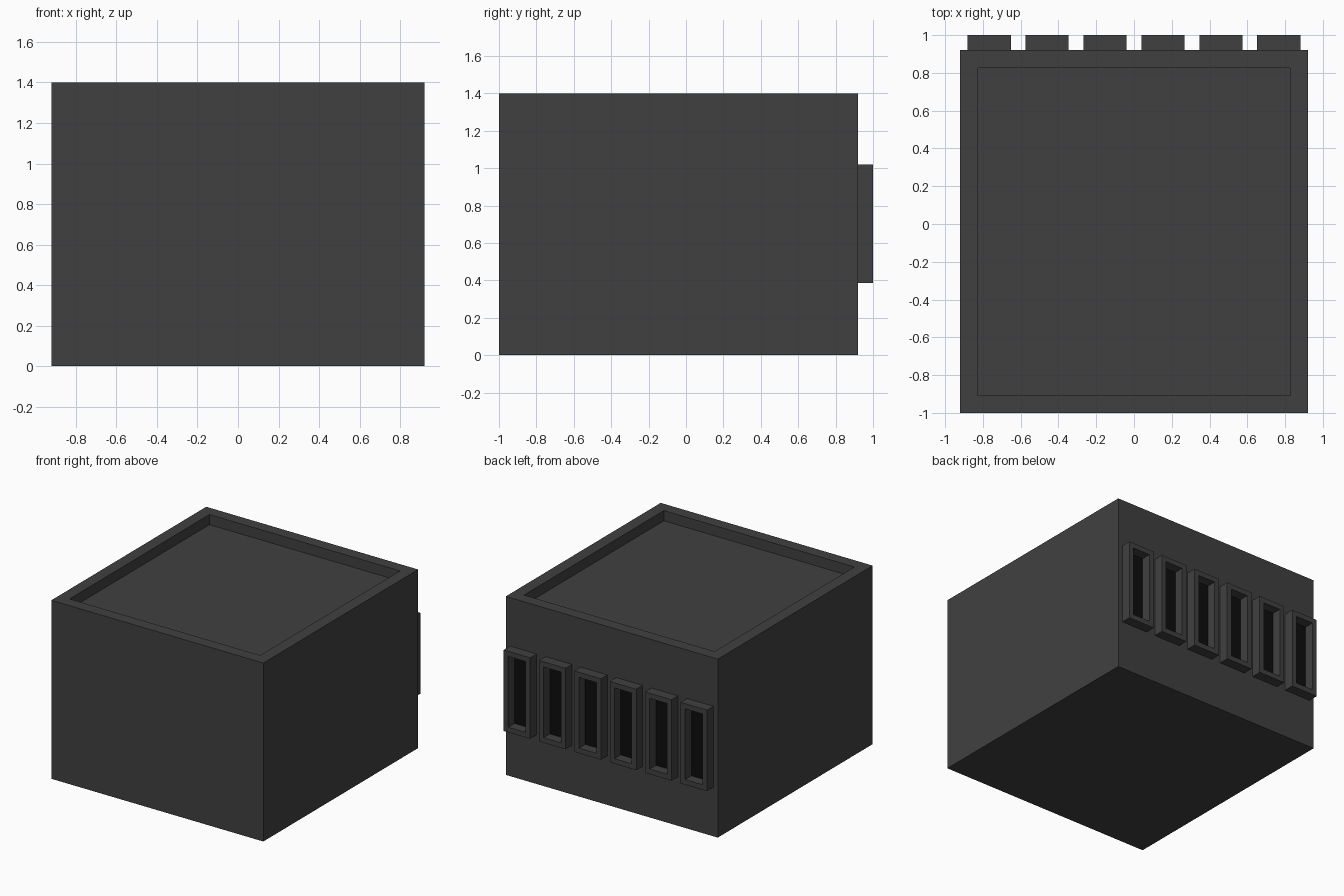
import bpy
import bmesh
from mathutils import Vector

default = bpy.data.objects.get("Cube")
if default:
    bpy.data.objects.remove(default, do_unlink=True)


def make_material(name, value):
    mat = bpy.data.materials.new(name)
    mat.use_nodes = True
    colour = (value, value, value, 1)
    mat.diffuse_color = colour
    mat.node_tree.nodes["Principled BSDF"].inputs["Base Color"].default_value = colour
    return mat


charcoal = make_material("charcoal", 0.051)
black = make_material("black", 0.004)


def recessed_box(name, low, high, direction, border, depth, floor_index=0):
    """Box with a straight-walled recess in the face that looks along direction."""
    low, high, direction = Vector(low), Vector(high), Vector(direction)
    bm = bmesh.new()
    bmesh.ops.create_cube(bm, size=1)
    bmesh.ops.scale(bm, vec=high - low, verts=bm.verts)
    bmesh.ops.translate(bm, vec=(low + high) / 2, verts=bm.verts)
    bm.normal_update()
    face = max(bm.faces, key=lambda f: f.normal.dot(direction))
    bmesh.ops.inset_individual(bm, faces=[face], thickness=border, use_even_offset=True)
    floor = bmesh.ops.extrude_discrete_faces(bm, faces=[face])["faces"][0]
    bmesh.ops.translate(bm, vec=-direction * depth, verts=floor.verts)
    floor.material_index = floor_index
    bm.normal_update()

    mesh = bpy.data.meshes.new(name)
    bm.to_mesh(mesh)
    bm.free()
    mesh.materials.append(charcoal)
    mesh.materials.append(black)
    obj = bpy.data.objects.new(name, mesh)
    bpy.context.collection.objects.link(obj)
    return obj


# Main block with a shallow tray sunk into its top
recessed_box("body", (-0.92, -1, 0), (0.92, 0.92, 1.4), (0, 0, 1), 0.093, 0.08)

# Row of raised slot frames with dark openings on the back
for i in range(6):
    x = (i - 2.5) * 0.307
    recessed_box(f"back_slot_{i + 1}", (x - 0.115, 0.915, 0.385), (x + 0.115, 1, 1.02),
                 (0, 1, 0), 0.04, 0.077, floor_index=1)
